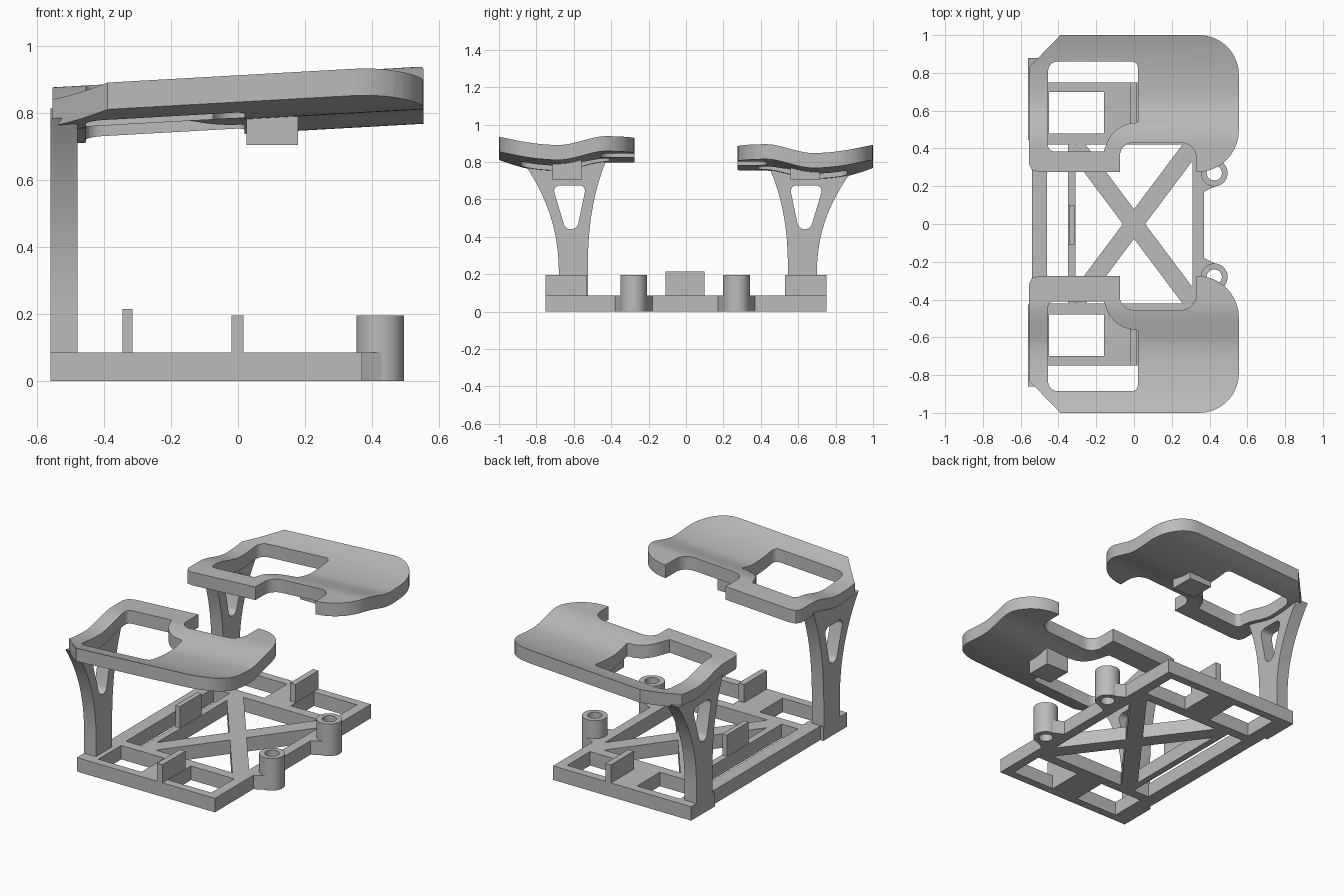
import bpy, bmesh
from math import sin, cos, radians, atan2
from mathutils import Matrix, Vector

old = bpy.data.objects.get("Cube")
if old:
    bpy.data.objects.remove(old, do_unlink=True)

grey = bpy.data.materials.new("plain grey")
grey.use_nodes = True
COLOUR = (0.5, 0.5, 0.5, 1)
grey.diffuse_color = COLOUR
grey.node_tree.nodes["Principled BSDF"].inputs["Base Color"].default_value = COLOUR

BASE_H = 0.085
PALM_T = 0.08
YZ_TO_X = Matrix(((0, 0, 1, 0), (1, 0, 0, 0), (0, 1, 0, 0), (0, 0, 0, 1)))


def arc(cx, cy, r, start, end, n=10):
    angles = [radians(start + (end - start) * i / n) for i in range(n + 1)]
    return [(cx + r * cos(a), cy + r * sin(a)) for a in angles]


def rect(x0, x1, y0, y1):
    return [(x0, y0), (x1, y0), (x1, y1), (x0, y1)]


def plate(name, loops, low, high, slices=(), shape=None, matrix=None):
    """Extrude an outline with holes; optionally slice in y, bend, and reorient."""
    curve = bpy.data.curves.new(name, "CURVE")
    curve.dimensions = "2D"
    curve.fill_mode = "BOTH"
    curve.extrude = (high - low) / 2
    for loop in loops:
        spline = curve.splines.new("POLY")
        spline.points.add(len(loop) - 1)
        for point, (x, y) in zip(spline.points, loop):
            point.co = (x, y, 0, 1)
        spline.use_cyclic_u = True
    temp = bpy.data.objects.new(name + " temp", curve)
    bpy.context.collection.objects.link(temp)
    bpy.context.view_layer.update()
    graph = bpy.context.evaluated_depsgraph_get()
    mesh = bpy.data.meshes.new_from_object(temp.evaluated_get(graph))
    bpy.data.objects.remove(temp, do_unlink=True)
    bm = bmesh.new()
    bm.from_mesh(mesh)
    bmesh.ops.translate(bm, verts=bm.verts, vec=(0, 0, (low + high) / 2))
    bmesh.ops.remove_doubles(bm, verts=bm.verts, dist=0.0001)
    for y in slices:
        bmesh.ops.bisect_plane(bm, geom=bm.verts[:] + bm.edges[:] + bm.faces[:],
                               plane_co=(0, y, 0), plane_no=(0, 1, 0))
    if shape:
        for v in bm.verts:
            v.co.z += shape(v.co.x, v.co.y)
    if matrix:
        bm.transform(matrix)
    bmesh.ops.recalc_face_normals(bm, faces=bm.faces)
    bm.to_mesh(mesh)
    bm.free()
    mesh.materials.clear()
    mesh.materials.append(grey)
    mesh.name = name
    obj = bpy.data.objects.new(name, mesh)
    bpy.context.collection.objects.link(obj)
    bpy.ops.object.select_all(action="DESELECT")
    obj.select_set(True)
    bpy.context.view_layer.objects.active = obj
    bpy.ops.object.shade_smooth_by_angle(angle=radians(30))
    return obj


# Base frame: outline with foot pads and two screw tabs, then its windows
TUBE_X = 0.425
TUBE_Y = (-0.28, 0.27)
outline = [(-0.56, -0.75), (0.37, -0.75)]
for y in TUBE_Y:
    outline += [(0.37, y - 0.1)] + arc(TUBE_X, y, 0.068, -80, 80) + [(0.37, y + 0.1)]
outline += [(0.37, 0.75), (-0.56, 0.75), (-0.56, 0.52), (-0.54, 0.52),
            (-0.54, -0.52), (-0.56, -0.52)]
windows = [rect(-0.46, -0.35, -0.42, 0.42), rect(-0.31, 0.31, -0.42, 0.42)]
for low, high in ((-0.7, -0.48), (0.48, 0.7)):
    windows += [rect(-0.45, -0.16, low, high), rect(0.02, 0.31, low, high)]
bores = [arc(TUBE_X, y, 0.04, 0, 350, 35) for y in TUBE_Y]
plate("base_frame", [outline] + windows + bores, 0, BASE_H)

# Crossed braces in the middle window
for side in (-1, 1):
    turn = Matrix.Rotation(side * atan2(0.4, 0.3), 4, "Z")
    plate("cross_brace", [rect(-0.52, 0.52, -0.047, 0.047)], 0, BASE_H, matrix=turn)

# Screw tubes
for y, bore in zip(TUBE_Y, bores):
    plate("screw_tube", [arc(TUBE_X, y, 0.071, 0, 350, 35), bore], 0, 0.195)

# Upright tabs on the base
plate("centre_tab", [rect(-0.345, -0.315, -0.11, 0.1)], BASE_H, 0.215)
for low, high in ((-0.75, -0.53), (0.53, 0.75)):
    plate("end_tab", [rect(-0.02, 0.017, low, high)], BASE_H, 0.195)


def palm_top(x, d, rim):
    """Height of the dished pad at distance d from the middle."""
    if d < 0.68:
        u = max(0, (d - 0.42) / 0.26)
        dip = -0.048 * u * u * (3 - 2 * u)
    else:
        dip = -0.048 + 0.053 * ((d - 0.68) / 0.32) ** 2
    return rim + 0.056 * x + dip


for side, rim, shift, lean in ((-1, 0.908, 0.025, -0.01), (1, 0.865, 0, 0.01)):
    def flip(points):
        return [(x, side * y) for x, y in points]

    def height(x, y):
        return palm_top(x, abs(y), rim)

    # Dished hand pad with a bite in its inner edge and a thumb window
    edge = 0.275
    pad = [(-0.555, 0.83), (-0.555, edge + 0.04), (-0.54, edge + 0.01), (-0.5, edge),
           (-0.075, edge)]
    pad += [(-0.075, 0.36 + shift)] + arc(-0.005, 0.36 + shift, 0.07, 180, 90)
    pad += arc(0.25, 0.35 + shift, 0.08, 90, 0) + [(0.33, edge)]
    pad += arc(0.335, 0.495, 0.22, -90, 0) + arc(0.345, 0.79, 0.21, 0, 90)
    pad += [(-0.39, 1)]
    window = arc(-0.425, 0.415, 0.03, 180, 270, 5) + [(-0.16, 0.385)]
    window += arc(0.01, 0.37, 0.165, 165, 92) + [(0.02, 0.54)]
    window += arc(-0.01, 0.83, 0.03, 0, 90, 5) + arc(-0.405, 0.81, 0.05, 90, 180, 5)
    window = [(x, y + shift) for x, y in window]
    cuts = [side * (0.42 + 0.02 * i) for i in range(29)]
    plate("hand_pad", [flip(pad), flip(window)], -PALM_T, 0, cuts, height)

    # Block under the pad
    plate("pad_block", [flip(rect(0.025, 0.18, 0.56, 0.715))], 0.705, rim - 0.08)

    # Flared post with a rounded triangular opening
    def under(d):
        return palm_top(-0.52, d, rim) - PALM_T + 0.015

    def flare(d0, spread, power):
        top = under(d0 + spread)
        points = []
        for i in range(17):
            z = 0.05 + (top - 0.05) * i / 16
            t = max(0, (z - 0.2) / (top - 0.2))
            points.append((d0 + spread * t ** power, z))
        return points

    outer = flare(0.69, 0.18, 2.2)
    inner = flare(0.535, -0.1, 2.5)
    crown = [(0.85 - 0.04 * i, under(0.85 - 0.04 * i)) for i in range(10)]
    post = outer + crown + inner[::-1]
    opening = (arc(0.625, 0.48, 0.04, 195, 345) + arc(0.685, 0.645, 0.03, -15, 90, 6)
               + arc(0.58, 0.645, 0.03, 90, 195, 6))
    loops = [[(side * (d + lean), z) for d, z in loop] for loop in (post, opening)]
    plate("pad_post", loops, -0.56, -0.48, matrix=YZ_TO_X)
